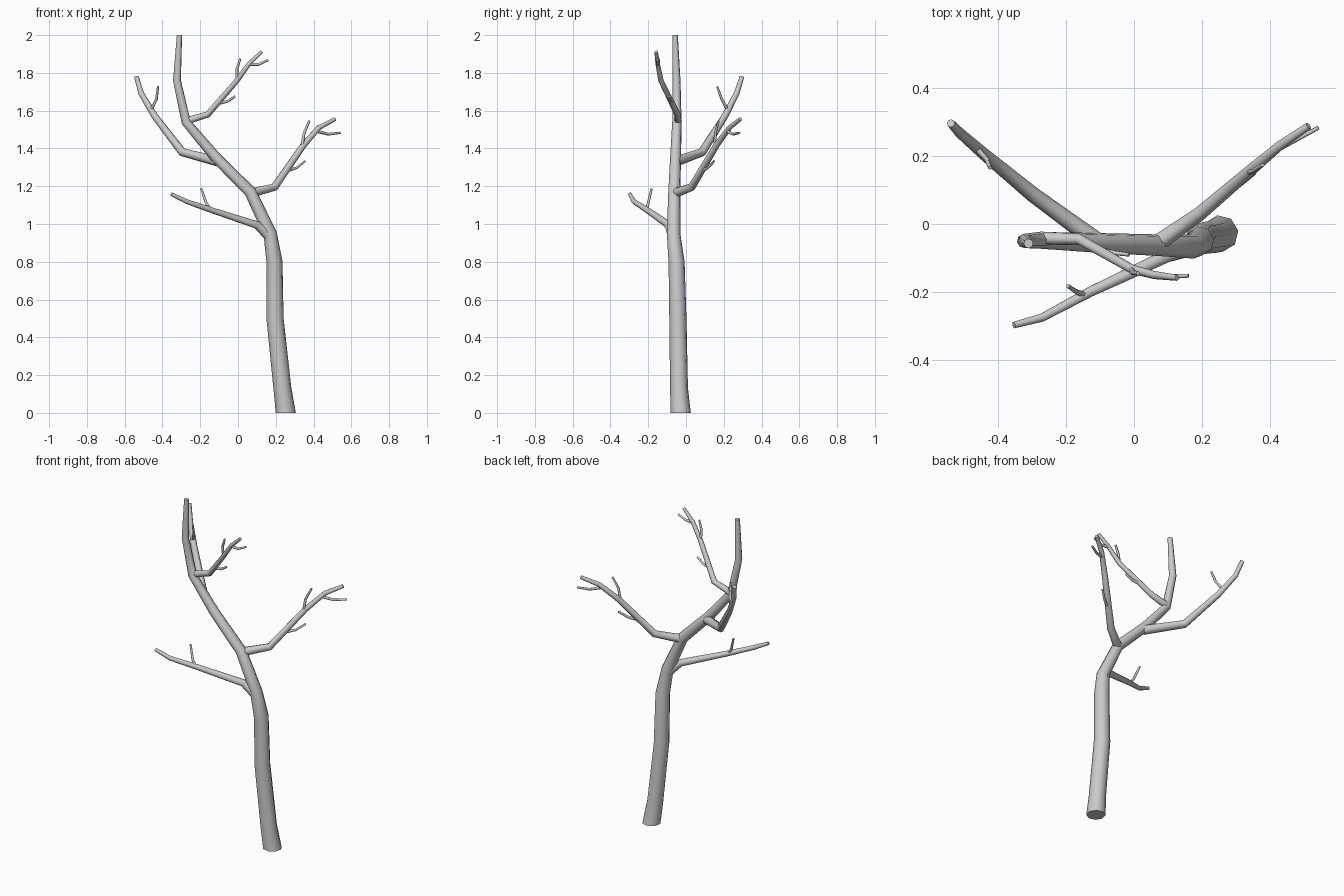
import bpy, bmesh, math
from mathutils import Vector


def limb(name, pts, sides=8):
    """Tapered tube swept through (x, y, z, radius) points."""
    bm = bmesh.new()
    P = [Vector(p[:3]) for p in pts]
    n = len(P)
    rings = []
    prev_t, u = None, None
    for i in range(n):
        a = (P[i] - P[i - 1]).normalized() if i > 0 else None
        b = (P[i + 1] - P[i]).normalized() if i < n - 1 else None
        t = ((a or b) + (b or a)).normalized()
        if name == "trunk" and i in (0, n - 1):
            t = Vector((0, 0, 1))          # level cut at ground and top
        if u is None:
            ref = Vector((1, 0, 0)) if abs(t.x) < 0.8 else Vector((0, 0, 1))
            u = (ref - t * ref.dot(t)).normalized()
        else:
            u = prev_t.rotation_difference(t) @ u
            u = (u - t * u.dot(t)).normalized()
        v = t.cross(u)
        prev_t = t
        r = pts[i][3]
        rings.append([bm.verts.new(P[i] + r * (math.cos(k) * u + math.sin(k) * v))
                      for k in (2 * math.pi * (j + 0.2) / sides for j in range(sides))])
    for A, B in zip(rings, rings[1:]):
        for j in range(sides):
            k = (j + 1) % sides
            bm.faces.new((A[j], A[k], B[k], B[j])).smooth = True
    bm.faces.new(rings[0][::-1])
    bm.faces.new(rings[-1])
    me = bpy.data.meshes.new(name)
    bm.to_mesh(me)
    bm.free()
    ob = bpy.data.objects.new(name, me)
    bpy.context.collection.objects.link(ob)
    return ob


def twig(name, *pts):
    """Thin shoot with a fixed taper."""
    rad = (0.009, 0.0075, 0.006)
    return limb(name, [p + (r,) for p, r in zip(pts, rad)], 6)


# Main trunk, leaning left above the first fork
limb("trunk", [
    (0.253, -0.028, 0.0, 0.054), (0.235, -0.037, 0.13, 0.048),
    (0.196, -0.043, 0.50, 0.046), (0.193, -0.050, 0.80, 0.043),
    (0.170, -0.066, 0.95, 0.036), (0.065, -0.062, 1.17, 0.032),
    (-0.120, -0.055, 1.355, 0.029), (-0.275, -0.048, 1.54, 0.025),
    (-0.323, -0.050, 1.76, 0.021), (-0.310, -0.057, 2.0, 0.014)])

# Lower left branch
limb("lower_left_branch", [
    (0.165, -0.068, 0.935, 0.028), (0.10, -0.092, 0.995, 0.021),
    (-0.13, -0.200, 1.070, 0.016), (-0.27, -0.275, 1.118, 0.013),
    (-0.353, -0.297, 1.158, 0.010)])
twig("lower_left_twig", (-0.14, -0.21, 1.072), (-0.168, -0.20, 1.11), (-0.195, -0.182, 1.188))

# Right branch
limb("right_branch", [
    (0.065, -0.060, 1.163, 0.026), (0.193, 0.030, 1.195, 0.021),
    (0.345, 0.160, 1.415, 0.017), (0.428, 0.230, 1.510, 0.014),
    (0.513, 0.288, 1.555, 0.011)])
twig("right_twig_low", (0.253, 0.080, 1.28), (0.310, 0.115, 1.297), (0.355, 0.150, 1.333))
twig("right_twig_up", (0.338, 0.152, 1.405), (0.350, 0.155, 1.48), (0.378, 0.173, 1.547))
twig("right_twig_end", (0.412, 0.215, 1.492), (0.480, 0.250, 1.475), (0.542, 0.283, 1.483))

# Upper left branch
limb("upper_left_branch", [
    (-0.110, -0.050, 1.332, 0.027), (-0.295, 0.085, 1.380, 0.023),
    (-0.440, 0.205, 1.570, 0.018), (-0.512, 0.268, 1.690, 0.015),
    (-0.538, 0.296, 1.780, 0.012)])
twig("upper_left_twig", (-0.460, 0.220, 1.605), (-0.432, 0.190, 1.66), (-0.423, 0.165, 1.728))

# Upper right branch
limb("upper_right_branch", [
    (-0.275, -0.042, 1.545, 0.020), (-0.160, -0.045, 1.580, 0.017),
    (-0.005, -0.133, 1.760, 0.014), (0.060, -0.150, 1.850, 0.012),
    (0.126, -0.158, 1.912, 0.009)])
twig("upper_right_twig_low", (-0.115, -0.073, 1.635), (-0.055, -0.085, 1.65), (-0.015, -0.090, 1.675))
twig("upper_right_twig_mid", (-0.005, -0.133, 1.76), (-0.006, -0.142, 1.82), (0.012, -0.145, 1.875))
twig("upper_right_twig_end", (0.055, -0.150, 1.845), (0.110, -0.154, 1.845), (0.160, -0.152, 1.868))
